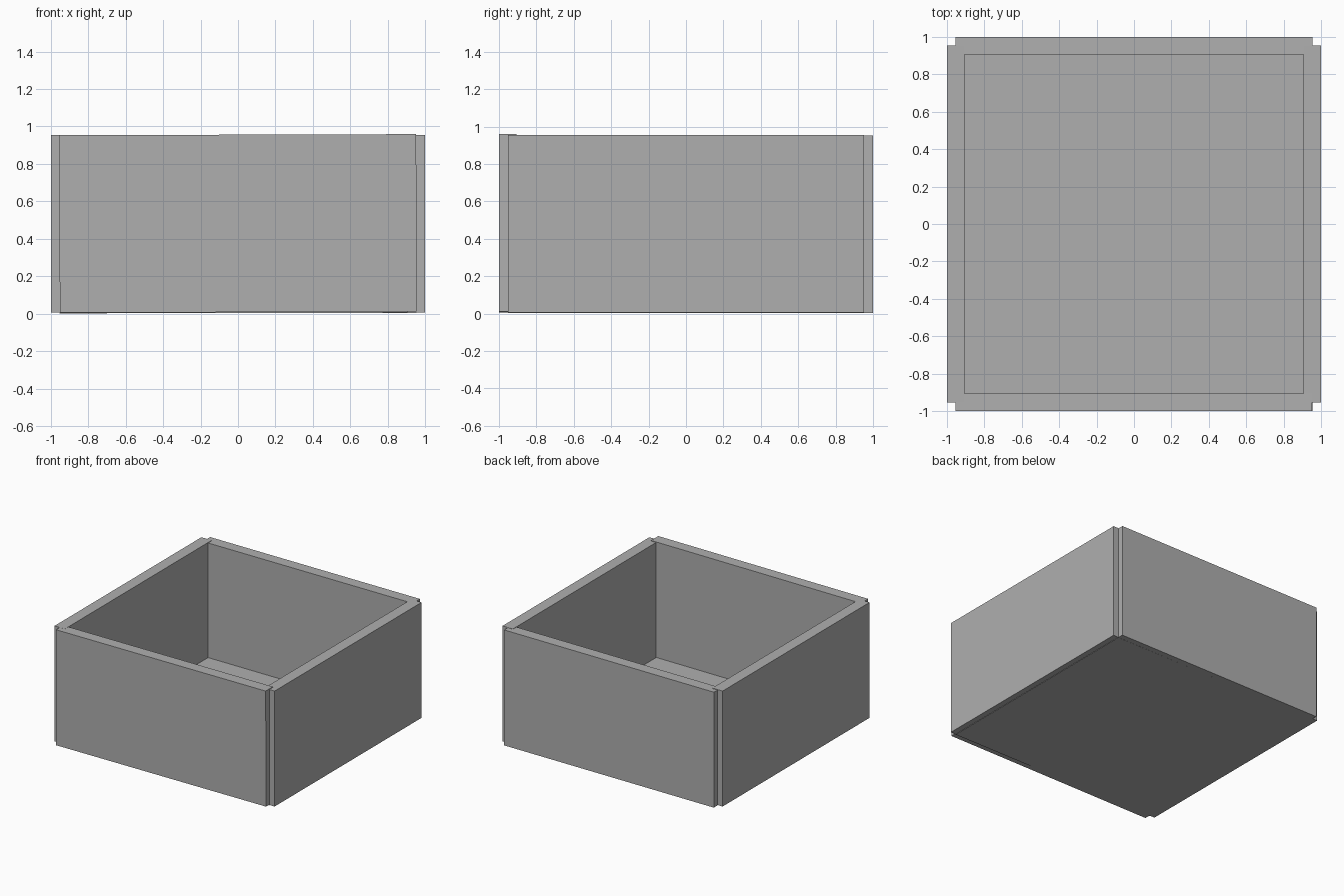
import bpy

if "Cube" in bpy.data.objects:
    bpy.data.objects.remove(bpy.data.objects["Cube"])

HEIGHT = 0.948     # wall height
THICK = 0.094      # wall thickness
LENGTH = 1.906     # wall length, short of the corners so they are notched
BASE = 0.006       # height of the underside

grey = bpy.data.materials.new("mid_grey")
grey.diffuse_color = (0.43, 0.43, 0.43, 1)
grey.use_nodes = True
grey.node_tree.nodes["Principled BSDF"].inputs["Base Color"].default_value = grey.diffuse_color


def panel(name, location, size, tilt=0.0):
    bpy.ops.mesh.primitive_cube_add(size=1, location=location, rotation=(0, tilt, 0))
    obj = bpy.context.object
    obj.name = name
    obj.scale = size
    obj.data.materials.append(grey)
    return obj


mid = BASE + HEIGHT / 2
offset = 1 - THICK / 2

# Front wall sits slightly crooked and high, back wall slightly low
panel("front_wall", (0, -offset, mid + 0.002), (LENGTH, THICK, HEIGHT), -0.003)
panel("back_wall", (0, offset, mid - 0.003), (LENGTH, THICK, HEIGHT), -0.001)

# Side walls
for name, side in (("left_wall", -1), ("right_wall", 1)):
    panel(name, (side * offset, 0, mid), (THICK, LENGTH, HEIGHT))

# Thin floor sheet, flush with the underside of the walls
panel("floor", (0, 0, BASE), (LENGTH, LENGTH, 0.006))
